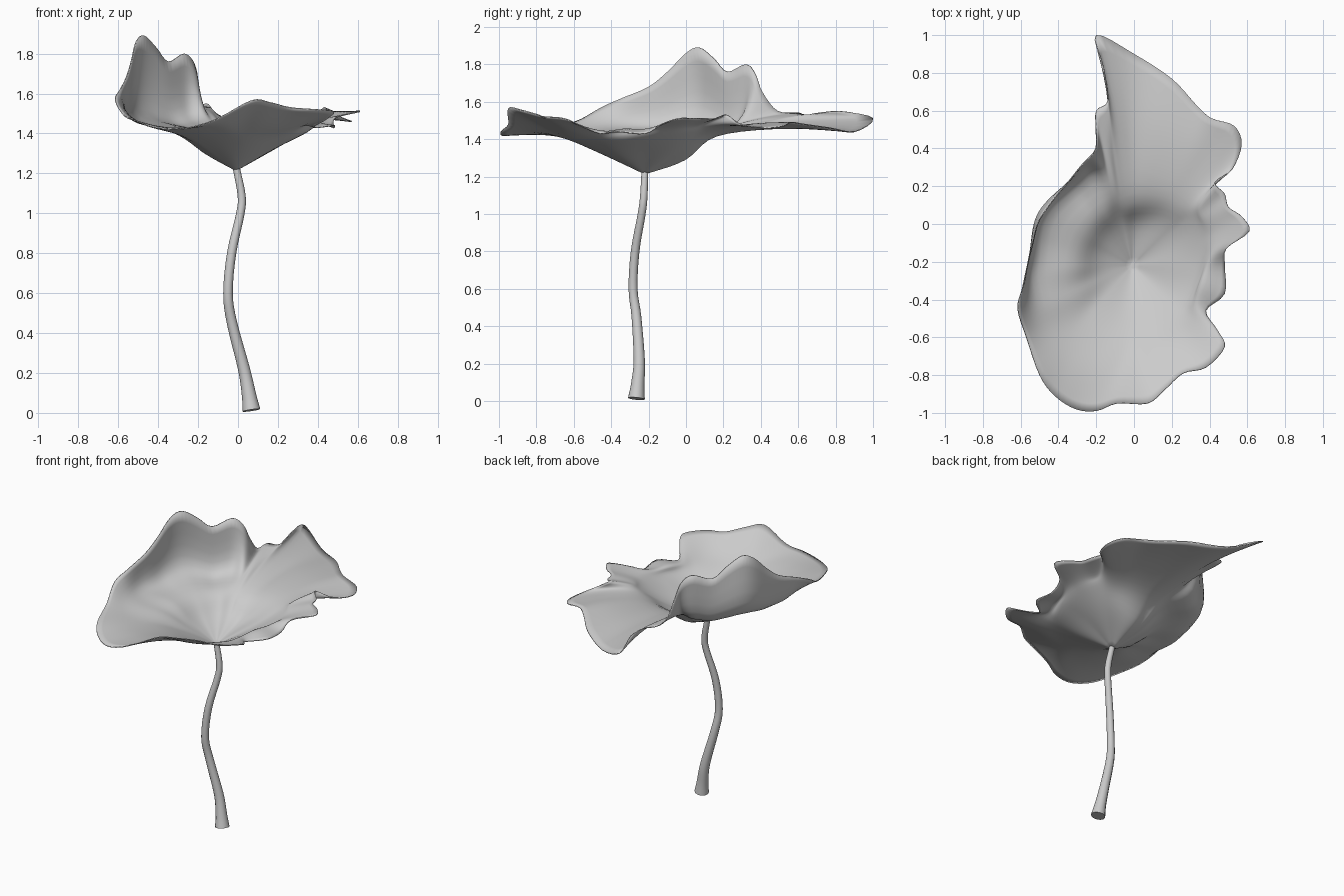
import bpy, bmesh, math
from mathutils import Vector

if "Cube" in bpy.data.objects:
    bpy.data.objects.remove(bpy.data.objects["Cube"])

grey = bpy.data.materials.new("pale grey")
grey.diffuse_color = (0.6, 0.6, 0.6, 1)
grey.use_nodes = True
grey.node_tree.nodes["Principled BSDF"].inputs["Base Color"].default_value = grey.diffuse_color

CENTRE = Vector((-0.01, -0.22, 1.215))

# Wavy leaf edge, counter-clockwise from the right-hand lobe
RIM = [
    (.61, -.04, 1.51), (.57, .04, 1.51), (.50, .09, 1.51), (.48, .16, 1.51),
    (.43, .22, 1.53), (.52, .29, 1.48), (.57, .42, 1.46), (.53, .52, 1.47),
    (.41, .56, 1.49), (.33, .63, 1.48), (.20, .77, 1.46), (0, .90, 1.44),
    (-.20, 1.0, 1.51), (-.16, .82, 1.55), (-.14, .65, 1.53), (-.20, .60, 1.54),
    (-.20, .49, 1.55), (-.20, .41, 1.65), (-.22, .37, 1.75), (-.27, .32, 1.80),
    (-.35, .22, 1.76), (-.41, .15, 1.83), (-.47, .07, 1.89), (-.51, 0, 1.86),
    (-.535, -.10, 1.76), (-.56, -.20, 1.68), (-.59, -.34, 1.62), (-.615, -.45, 1.57),
    (-.57, -.60, 1.49), (-.50, -.80, 1.46), (-.42, -.91, 1.43), (-.31, -.98, 1.42),
    (-.20, -.99, 1.44), (-.09, -.95, 1.48), (.07, -.95, 1.565), (.16, -.88, 1.555),
    (.26, -.79, 1.53), (.38, -.76, 1.52), (.48, -.65, 1.51), (.44, -.56, 1.47),
    (.38, -.46, 1.43), (.48, -.37, 1.44), (.48, -.22, 1.43), (.49, -.13, 1.48),
]

# Bowl by angle: inner radius, height, middle radius, height, outer fraction, height
BOWL = [
    (0, .20, 1.33, .36, 1.41, .80, 1.46), (45, .26, 1.34, .42, 1.44, .75, 1.48),
    (85, .22, 1.29, .38, 1.42, .70, 1.47), (102, .21, 1.30, .36, 1.42, .70, 1.50),
    (120, .20, 1.31, .33, 1.42, .94, 1.475), (150, .18, 1.31, .31, 1.42, 1.04, 1.50),
    (180, .17, 1.31, .31, 1.42, .96, 1.475), (203, .17, 1.31, .33, 1.405, .87, 1.46),
    (228, .18, 1.31, .36, 1.385, .75, 1.425), (270, .18, 1.30, .37, 1.385, .72, 1.44),
    (315, .20, 1.315, .34, 1.39, .75, 1.44), (360, .20, 1.33, .36, 1.41, .80, 1.46),
]


def catmull(a, b, c, d, t):
    return 0.5 * (2 * b + (c - a) * t + (2 * a - 5 * b + 4 * c - d) * t * t
                  + (3 * b - a - 3 * c + d) * t ** 3)


def bowl_at(angle):
    for p, q in zip(BOWL, BOWL[1:]):
        if p[0] <= angle <= q[0]:
            t = (angle - p[0]) / (q[0] - p[0])
            t = t * t * (3 - 2 * t)
            return [u + (v - u) * t for u, v in zip(p[1:], q[1:])]


def blurred(vals, sigma):
    # Rolling average around the closed edge
    n, reach = len(vals), int(sigma * 3)
    w = [math.exp(-0.5 * (k / sigma) ** 2) for k in range(-reach, reach + 1)]
    return [sum((vals[(i + k) % n] * w[k + reach] for k in range(-reach, reach + 1)),
                Vector((0, 0, 0))) / sum(w) for i in range(n)]


def make_leaf():
    pts = [Vector(p) for p in RIM]
    n = len(pts)
    edge = [catmull(pts[i - 1], pts[i], pts[(i + 1) % n], pts[(i + 2) % n], k / 4)
            for i in range(n) for k in range(4)]
    soft = blurred(edge, 4)
    aim = blurred([Vector((e.x - CENTRE.x, e.y - CENTRE.y, 0)).normalized()
                   for e in edge], 7)
    bm = bmesh.new()
    hub = bm.verts.new(CENTRE)
    spokes = []
    for r, s, d in zip(edge, soft, aim):
        d.normalize()
        ra, za, rm, zm, fb, zb = bowl_at(math.degrees(math.atan2(d.y, d.x)) % 360)
        a = CENTRE + d * ra
        a.z = za
        m = CENTRE + d * rm
        m.z = zm
        b = CENTRE + (s - CENTRE) * fb
        b.z = zb + 0.4 * (r.z - s.z)
        # Spoke runs hub, inner ring, middle ring, outer ring, edge
        ctrl = [CENTRE - (a - CENTRE), CENTRE, a, m, b, r, r + (r - b) * 0.6]
        spokes.append([bm.verts.new(catmull(*ctrl[j:j + 4], k / 5))
                       for j in range(4) for k in range(1, 6)])
    for s, t in zip(spokes, spokes[1:] + spokes[:1]):
        bm.faces.new((hub, s[0], t[0]))
        for j in range(len(s) - 1):
            bm.faces.new((s[j], s[j + 1], t[j + 1], t[j]))
    # Relax the inside of the blade, keeping the edge and the hub
    fixed = {hub} | {s[-1] for s in spokes}
    inner = [v for v in bm.verts if v not in fixed]
    for _ in range(3):
        bmesh.ops.smooth_vert(bm, verts=inner, factor=0.5,
                              use_axis_x=True, use_axis_y=True, use_axis_z=True)
    for f in bm.faces:
        f.smooth = True
    mesh = bpy.data.meshes.new("leaf")
    bm.to_mesh(mesh)
    bm.free()
    mesh.materials.append(grey)
    leaf = bpy.data.objects.new("leaf", mesh)
    bpy.context.collection.objects.link(leaf)
    # Thin leaf blade
    solid = leaf.modifiers.new("thickness", "SOLIDIFY")
    solid.thickness = 0.006
    solid.offset = 0


# Bent stem: x, y, z, radius
STEM = [(.067, -.265, .013, .045), (.055, -.258, .09, .036), (.03, -.25, .22, .030),
        (-.03, -.265, .45, .026), (-.05, -.283, .60, .024), (-.032, -.272, .80, .023),
        (.012, -.237, 1.0, .021), (.018, -.226, 1.09, .020), (-.008, -.22, 1.225, .018)]


def make_stem():
    pts = [Vector(p) for p in STEM]
    pts = [2 * pts[0] - pts[1]] + pts + [2 * pts[-1] - pts[-2]]
    path = [catmull(*pts[i:i + 4], k / 4) for i in range(len(STEM) - 1) for k in range(4)]
    path.append(pts[-2])
    bm = bmesh.new()
    rings = []
    for i, p in enumerate(path):
        a, b = path[max(i - 1, 0)], path[min(i + 1, len(path) - 1)]
        turn = Vector((0, 0, 1)).rotation_difference((b - a).to_3d())
        rings.append([bm.verts.new(p.to_3d() + turn @ Vector(
            (p.w * math.cos(k * math.pi / 6), p.w * math.sin(k * math.pi / 6), 0)))
            for k in range(12)])
    for r, s in zip(rings, rings[1:]):
        for k in range(12):
            m = (k + 1) % 12
            bm.faces.new((r[k], r[m], s[m], s[k])).smooth = True
    bm.faces.new(rings[0][::-1])
    bm.faces.new(rings[-1])
    mesh = bpy.data.meshes.new("stem")
    bm.to_mesh(mesh)
    bm.free()
    mesh.materials.append(grey)
    bpy.context.collection.objects.link(bpy.data.objects.new("stem", mesh))


make_leaf()
make_stem()
